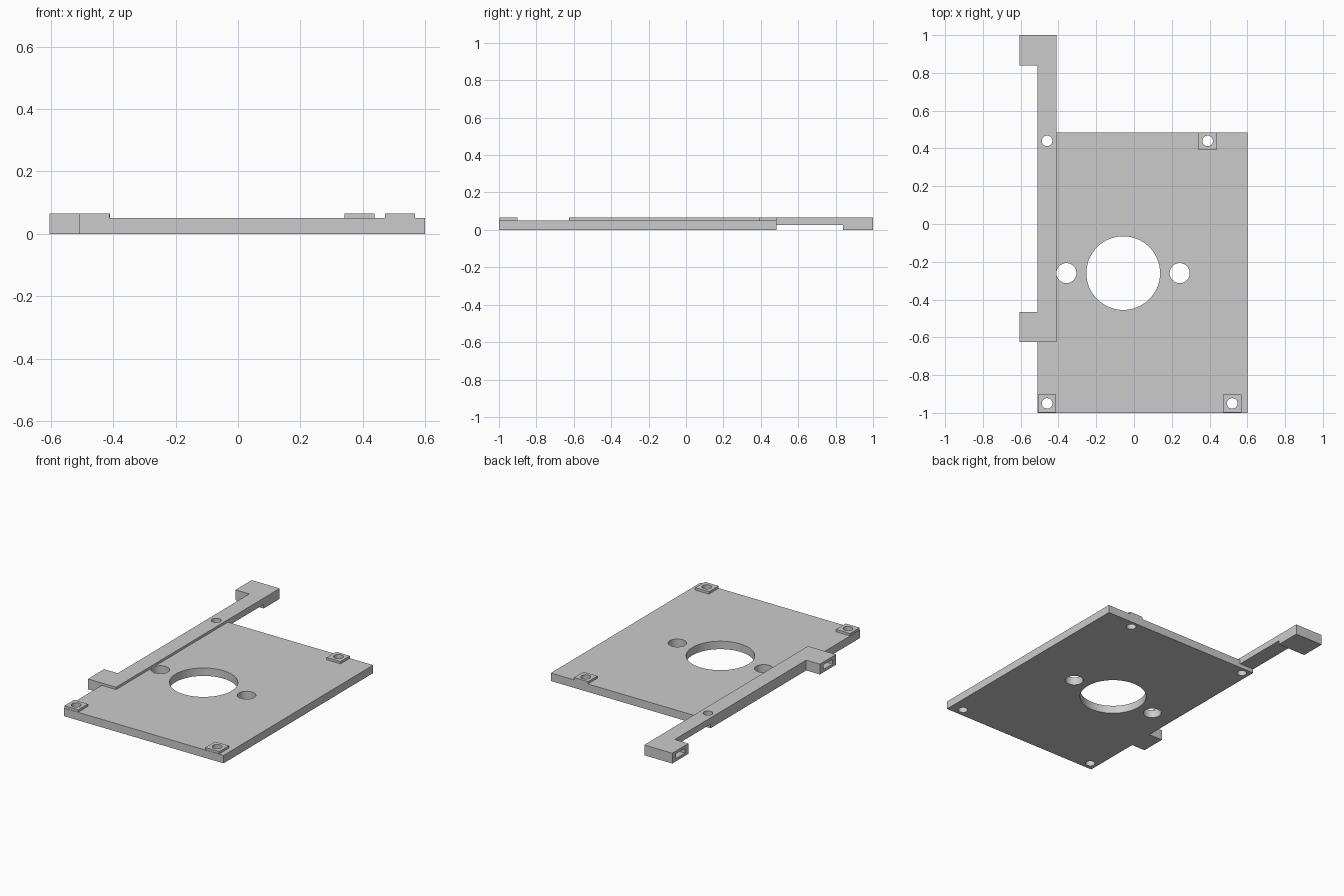
import bpy, bmesh
from mathutils import Matrix, Vector

cube = bpy.data.objects.get("Cube")
if cube:
    bpy.data.objects.remove(cube, do_unlink=True)

grey = bpy.data.materials.new("light grey plastic")
grey.use_nodes = True
colour = (0.6, 0.6, 0.6, 1)
grey.diffuse_color = colour
grey.node_tree.nodes["Principled BSDF"].inputs["Base Color"].default_value = colour

BASE, TOP = 0.05, 0.065          # plate top and raised top
LEFT, RIGHT, FRONT, BACK = -0.51, 0.6, -1.0, 0.485


def finish(bm, name):
    bmesh.ops.recalc_face_normals(bm, faces=bm.faces)
    mesh = bpy.data.meshes.new(name)
    bm.to_mesh(mesh)
    bm.free()
    mesh.materials.append(grey)
    obj = bpy.data.objects.new(name, mesh)
    bpy.context.collection.objects.link(obj)
    return obj


def box(name, x, y, z):
    bm = bmesh.new()
    lo, hi = Vector((x[0], y[0], z[0])), Vector((x[1], y[1], z[1]))
    place = Matrix.Translation((lo + hi) / 2) @ Matrix.Diagonal((*(hi - lo), 1))
    bmesh.ops.create_cube(bm, size=1, matrix=place)
    return finish(bm, name)


def drill(x, y, radius, sides=48):
    bm = bmesh.new()
    bmesh.ops.create_cone(bm, cap_ends=True, segments=sides, radius1=radius,
                          radius2=radius, depth=1, matrix=Matrix.Translation((x, y, 0)))
    return finish(bm, "hole_cutter")


def cut(obj, cutters):
    # Subtract the cutters, keep the result and remove the helpers
    for cutter in cutters:
        cutter.hide_render = True
        mod = obj.modifiers.new("cut", 'BOOLEAN')
        mod.operation, mod.solver, mod.object = 'DIFFERENCE', 'EXACT', cutter
    bpy.context.view_layer.update()
    graph = bpy.context.evaluated_depsgraph_get()
    result = bpy.data.meshes.new_from_object(obj.evaluated_get(graph))
    obj.modifiers.clear()
    obj.data = result
    for cutter in cutters:
        bpy.data.objects.remove(cutter, do_unlink=True)


# Base plate with motor opening, two side holes and four screw holes
screws = {"front_right": (-0.46, -0.95), "front_left": (0.52, -0.95),
          "back_left": (0.39, 0.44), "rail": (-0.46, 0.44)}
SCREW = 0.028
plate = box("base_plate", (LEFT, RIGHT), (FRONT, BACK), (0, BASE))
cutters = [drill(-0.057, -0.26, 0.195, 96)]
cutters += [drill(x, -0.26, 0.053) for x in (-0.358, 0.242)]
cutters += [drill(x, y, SCREW) for x, y in screws.values()]
cut(plate, cutters)

# Square screw pads
HALF = 0.048
for name, (x, y) in screws.items():
    if name != "rail":
        pad = box(name + "_pad", (max(LEFT, x - HALF), x + HALF),
                  (max(FRONT, y - HALF), min(BACK, y + HALF)), (BASE, TOP))
        cut(pad, [drill(x, y, SCREW)])

# Side rail: a side profile extruded across its width
tabs = {"front_tab": (-0.625, -0.465), "back_tab": (0.84, 1.0)}
start, foot, end = tabs["front_tab"][0], *tabs["back_tab"]
profile = [(start, BASE), (BACK, BASE), (BACK, 0.025), (foot, 0.025),
           (foot, 0), (end, 0), (end, TOP), (start, TOP)]
bm = bmesh.new()
face = bm.faces.new([bm.verts.new((LEFT, y, z)) for y, z in profile])
side = bmesh.ops.extrude_face_region(bm, geom=[face])["geom"]
bmesh.ops.translate(bm, vec=(0.1, 0, 0),
                    verts=[v for v in side if isinstance(v, bmesh.types.BMVert)])
rail = finish(bm, "side_rail")
cut(rail, [drill(*screws["rail"], SCREW)])

# Outward tabs with a slot in the outer face
for name, (y0, y1) in tabs.items():
    tab = box(name, (-0.605, LEFT), (y0, y1), (0, TOP))
    slot = box("slot_cutter", (-0.7, LEFT - 0.015), (y0 + 0.035, y1 - 0.035), (0.018, 0.047))
    cut(tab, [slot])

# Smooth round hole walls, crisp edges
for obj in bpy.context.view_layer.objects:
    obj.select_set(obj.type == 'MESH')
bpy.context.view_layer.objects.active = plate
bpy.ops.object.shade_smooth_by_angle(angle=0.5)
